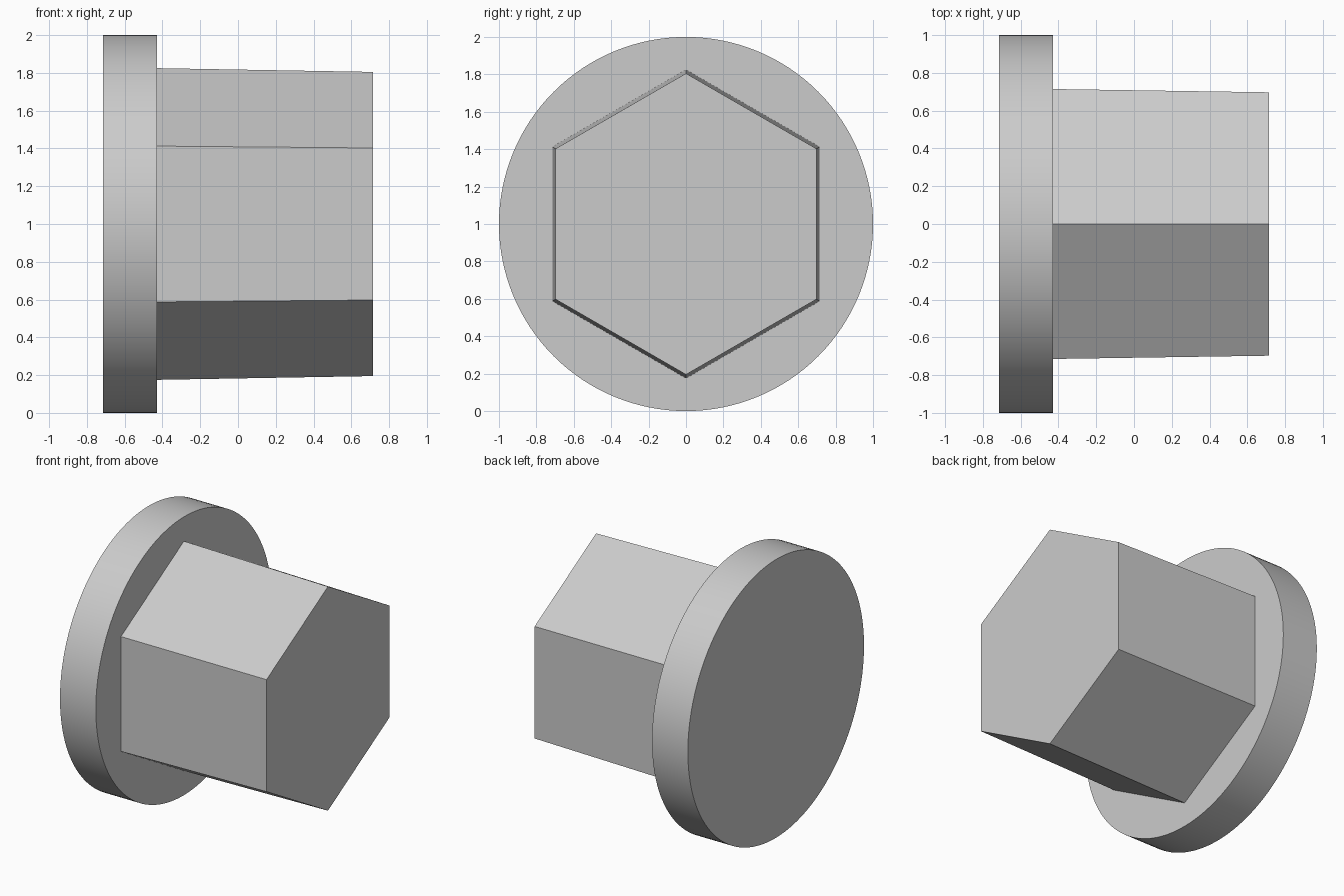
import bpy
import bmesh
from math import sin, cos, tau, radians

cube = bpy.data.objects.get("Cube")
if cube:
    bpy.data.objects.remove(cube, do_unlink=True)

AXIS_HEIGHT = 1.0

grey = bpy.data.materials.new("plain_grey")
grey.use_nodes = True
colour = (0.6, 0.6, 0.6, 1)
grey.diffuse_color = colour
grey.node_tree.nodes["Principled BSDF"].inputs["Base Color"].default_value = colour


def prism_along_x(name, sides, x_start, r_start, x_end, r_end, smooth=False):
    """Closed prism around the x axis, with its first corner pointing up."""
    bm = bmesh.new()
    rings = []
    for x, r in ((x_start, r_start), (x_end, r_end)):
        angles = [tau * i / sides for i in range(sides)]
        rings.append([bm.verts.new((x, r * sin(a), AXIS_HEIGHT + r * cos(a))) for a in angles])
    a, b = rings
    for i in range(sides):
        j = (i + 1) % sides
        bm.faces.new((a[i], a[j], b[j], b[i]))
    bm.faces.new(a)
    bm.faces.new(b)
    bmesh.ops.recalc_face_normals(bm, faces=bm.faces[:])
    mesh = bpy.data.meshes.new(name)
    bm.to_mesh(mesh)
    bm.free()
    mesh.materials.append(grey)
    obj = bpy.data.objects.new(name, mesh)
    bpy.context.collection.objects.link(obj)
    if smooth:
        bpy.ops.object.select_all(action="DESELECT")
        obj.select_set(True)
        bpy.context.view_layer.objects.active = obj
        bpy.ops.object.shade_smooth_by_angle(angle=radians(30))
    return obj


# Round flange
prism_along_x("round_flange", 128, -0.715, 1.0, -0.43, 1.0, smooth=True)

# Slightly tapered hexagonal plug, seated on the flange
prism_along_x("hexagonal_plug", 6, -0.43, 0.825, 0.715, 0.805)
